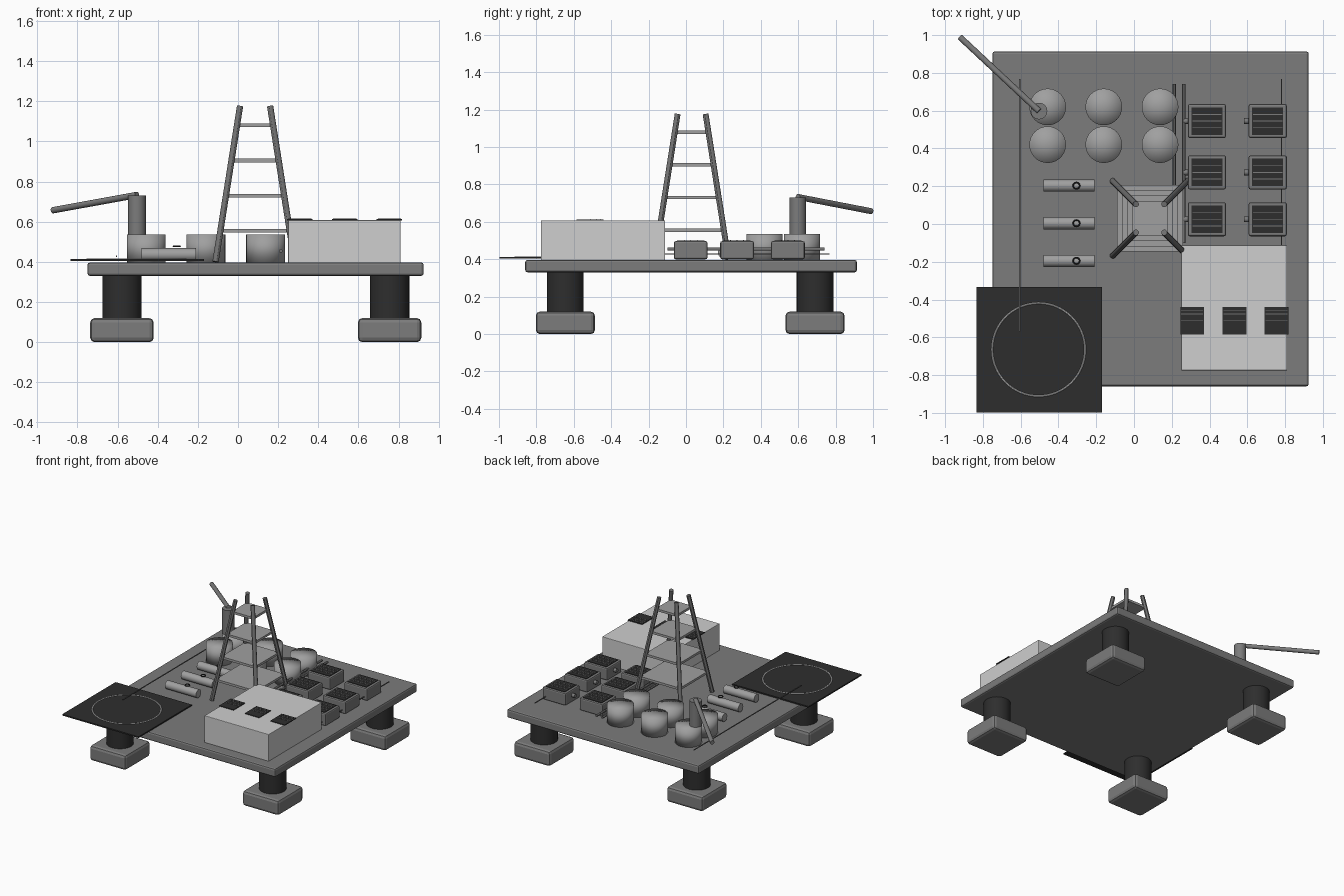
import bpy, math
from mathutils import Vector

if "Cube" in bpy.data.objects:
    bpy.data.objects.remove(bpy.data.objects["Cube"])


def material(name, v):
    m = bpy.data.materials.new(name)
    m.diffuse_color = (v, v, v, 1)
    m.use_nodes = True
    m.node_tree.nodes["Principled BSDF"].inputs["Base Color"].default_value = m.diffuse_color
    return m


DECK = material("deck grey", 0.2)
STEEL = material("steel grey", 0.35)
DARK_STEEL = material("dark steel", 0.17)
WHITE = material("off white", 0.62)
BLACK = material("near black", 0.027)


def finish(name, mat, smooth=None):
    o = bpy.context.object
    o.name = name
    o.data.materials.append(mat)
    if smooth == "full":
        bpy.ops.object.shade_smooth()
    elif smooth == "angle":
        bpy.ops.object.shade_smooth_by_angle()
    return o


def box(name, mat, lo, hi, bevel=0):
    lo, hi = Vector(lo), Vector(hi)
    bpy.ops.mesh.primitive_cube_add(size=1, location=(lo + hi) / 2)
    o = finish(name, mat)
    o.scale = hi - lo
    bpy.ops.object.transform_apply(location=False, rotation=False, scale=True)
    if bevel:
        b = o.modifiers.new("bevel", 'BEVEL')
        b.width, b.segments = bevel, 2
    return o


def rod(name, mat, a, b, r, sides=24, smooth="angle"):
    a, b = Vector(a), Vector(b)
    d = b - a
    bpy.ops.mesh.primitive_cylinder_add(vertices=sides, radius=r, depth=d.length,
                                        end_fill_type='TRIFAN', location=(a + b) / 2)
    o = finish(name, mat, smooth)
    o.rotation_euler = d.to_track_quat('Z', 'Y').to_euler()
    return o


def louvre(name, lo, hi, z, bars, bar_mat):
    # dark grille plate with thin raised slats
    box(name, BLACK, (lo[0], lo[1], z - 0.002), (hi[0], hi[1], z + 0.004))
    for y in bars:
        box(name + "_slat", bar_mat, (lo[0] + 0.005, y - 0.002, z), (hi[0] - 0.005, y + 0.002, z + 0.006))


# Deck, columns and feet
box("deck", DECK, (-0.75, -0.86, 0.33), (0.925, 0.914, 0.397), 0.013)
for x in (-0.578, 0.755):
    for y in (-0.645, 0.69):
        rod("column", BLACK, (x, y, 0.1), (x, y, 0.335), 0.098, 32)
        box("foot", DECK, (x - 0.158, y - 0.158, 0), (x + 0.158, y + 0.158, 0.12), 0.022)

# Landing pad with painted ring
box("landing_pad", BLACK, (-0.835, -0.997, 0.403), (-0.17, -0.333, 0.413))
bpy.ops.mesh.primitive_torus_add(major_radius=0.246, minor_radius=0.005, major_segments=64,
                                 minor_segments=6, location=(-0.505, -0.665, 0.413))
ring = finish("landing_ring", WHITE)
ring.scale.z = 0.6

# Accommodation block with roof grilles
box("quarters", WHITE, (0.25, -0.775, 0.395), (0.81, -0.112, 0.608), 0.003)
for x in (0.308, 0.532, 0.754):
    louvre("roof_grille", (x - 0.063, -0.585), (x + 0.063, -0.44), 0.609, (-0.456, -0.477, -0.512), DARK_STEEL)

# Derrick tower: leaning legs and square platforms
CX, CY = 0.085, 0.03


def half(z):
    return 0.197 - 0.122 * (z - 0.4) / 0.775


for sx in (-1, 1):
    for sy in (-1, 1):
        ends = [(CX + sx * half(z), CY + sy * half(z), z) for z in (0.4, 1.175)]
        rod("derrick_leg", DARK_STEEL, *ends, 0.016, 12)
for z in (0.555, 0.73, 0.905, 1.08):
    h = half(z) + 0.003
    box("derrick_platform", STEEL, (CX - h, CY - h, z - 0.009), (CX + h, CY + h, z + 0.009))

# Crane post and boom
rod("crane_post", DECK, (-0.503, 0.598, 0.39), (-0.503, 0.598, 0.73), 0.044)
rod("crane_boom", DECK, (-0.503, 0.598, 0.733), (-0.922, 0.99, 0.657), 0.016, 16)

# Storage tanks
for x in (-0.457, -0.16, 0.138):
    for y in (0.42, 0.62):
        rod("tank", STEEL, (x, y, 0.395), (x, y, 0.535), 0.097, 32, "full")

# Horizontal vessels with valve wheels
for y in (0.203, 0.004, -0.195):
    rod("vessel", STEEL, (-0.48, y, 0.436), (-0.208, y, 0.436), 0.032, 24)
    bpy.ops.mesh.primitive_torus_add(major_radius=0.017, minor_radius=0.004, major_segments=20,
                                     minor_segments=6, location=(-0.305, y, 0.478))
    finish("valve_wheel", BLACK, "angle")

# Generator cabinets with louvred tops and side knobs
for x in (0.386, 0.708):
    for y in (0.545, 0.273, 0.025):
        box("cabinet", DECK, (x - 0.101, y - 0.09, 0.4), (x + 0.101, y + 0.09, 0.497), 0.01)
        louvre("cabinet_grille", (x - 0.082, y - 0.073), (x + 0.082, y + 0.073), 0.497,
               [y + k * 0.035 for k in (-1, 0, 1)], DECK)
        rod("cabinet_knob", DECK, (x - 0.125, y, 0.452), (x - 0.095, y, 0.452), 0.015, 16)

# Pipes and thin deck rails
for x in (0.213, 0.263):
    rod("pipe", DARK_STEEL, (x, -0.1, 0.455), (x, 0.74, 0.455), 0.009, 12)
for x in (-0.605, 0.781):
    box("rail", DARK_STEEL, (x - 0.003, -0.57, 0.425), (x + 0.003, 0.768, 0.431))
